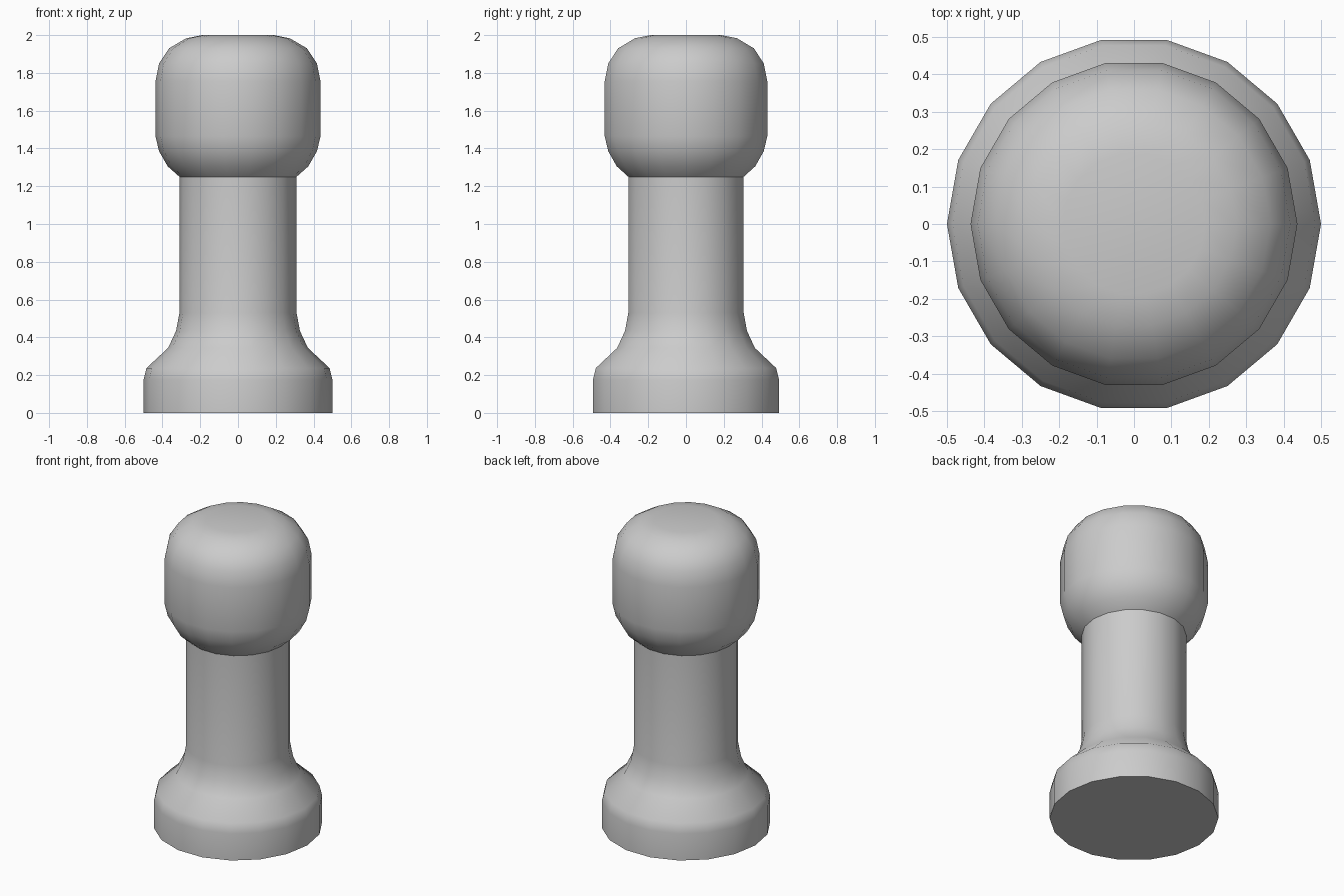
import bpy, bmesh
from math import cos, sin, tau, radians

cube = bpy.data.objects.get("Cube")
if cube:
    bpy.data.objects.remove(cube, do_unlink=True)

SIDES = 18

grey = bpy.data.materials.new("plain grey")
grey.use_nodes = True
colour = (0.6, 0.6, 0.6, 1)
grey.diffuse_color = colour
grey.node_tree.nodes["Principled BSDF"].inputs["Base Color"].default_value = colour


def turned(name, profile):
    """Turn a (radius, height) profile into a closed solid."""
    bm = bmesh.new()
    rings = [[bm.verts.new((r * cos(tau * i / SIDES), r * sin(tau * i / SIDES), z))
              for i in range(SIDES)] for r, z in profile]
    for low, high in zip(rings, rings[1:]):
        for i in range(SIDES):
            j = (i + 1) % SIDES
            bm.faces.new((low[i], low[j], high[j], high[i]))
    bm.faces.new(rings[0][::-1])
    bm.faces.new(rings[-1])
    mesh = bpy.data.meshes.new(name)
    bm.to_mesh(mesh)
    bm.free()
    mesh.materials.append(grey)
    obj = bpy.data.objects.new(name, mesh)
    bpy.context.collection.objects.link(obj)
    bpy.ops.object.select_all(action="DESELECT")
    obj.select_set(True)
    bpy.context.view_layer.objects.active = obj
    bpy.ops.object.shade_smooth_by_angle(angle=radians(40))
    return obj


# Base drum flaring into the straight shaft
turned("base_and_shaft", [(0.5, 0), (0.5, 0.175), (0.485, 0.237), (0.37, 0.344),
                          (0.328, 0.434), (0.31, 0.53), (0.31, 1.25)])

# Rounded knob on top
turned("knob", [(0.31, 1.25), (0.372, 1.305), (0.418, 1.385), (0.437, 1.465),
                (0.437, 1.755), (0.418, 1.85), (0.365, 1.93), (0.275, 1.983),
                (0.19, 2.0)])
